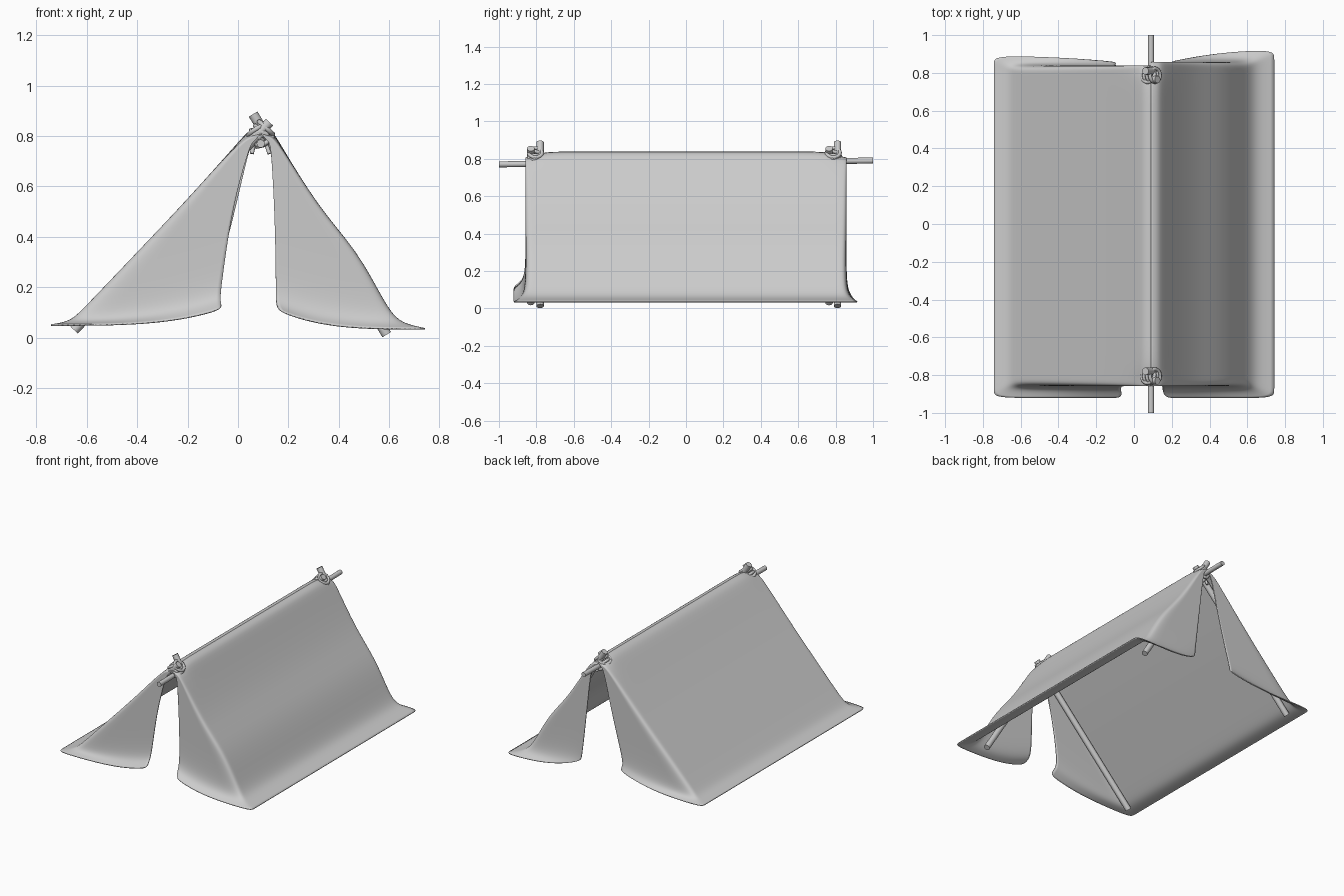
import bpy, math
from mathutils import Vector

if "Cube" in bpy.data.objects:
    bpy.data.objects.remove(bpy.data.objects["Cube"])


def lerp(a, b, t):
    return a + (b - a) * t


def finish(obj, angle=50):
    bpy.ops.object.select_all(action='DESELECT')
    obj.select_set(True)
    bpy.context.view_layer.objects.active = obj
    bpy.ops.object.shade_smooth_by_angle(angle=math.radians(angle))


def pole(name, a, b, r):
    a, b = Vector(a), Vector(b)
    d = b - a
    bpy.ops.mesh.primitive_cylinder_add(vertices=16, radius=r, depth=d.length,
                                        location=(a + b) / 2,
                                        rotation=d.to_track_quat('Z', 'Y').to_euler())
    bpy.context.object.name = name
    finish(bpy.context.object)


def ring(name, loc, axis, major=0.026, minor=0.009):
    bpy.ops.mesh.primitive_torus_add(location=loc, major_radius=major, minor_radius=minor,
                                     major_segments=24, minor_segments=8,
                                     rotation=Vector(axis).to_track_quat('Z', 'Y').to_euler())
    bpy.context.object.name = name
    finish(bpy.context.object, 180)


def cloth(name, profile, front, back, front_hem, back_hem):
    """One tent half: door flap, round corner, roof slope, round corner, door flap.
    Hems are (edge y, outer flare y, inner flare y)."""
    flare = [0, 0, 0, 0, 0, 0, 0.12, 0.45, 1]
    n = len(profile)
    verts = []
    for i, (px, pz) in enumerate(profile):
        t = i / (n - 1)

        def end(inner, hem, sign):
            qx, qz = inner[i]
            pts = []
            for k in range(8):
                s = 1 - k / 8.3
                outer_y = lerp(hem[0], hem[1], flare[i])
                inner_y = lerp(hem[0], hem[2], flare[i])
                pts.append((lerp(px, qx, s), sign * lerp(outer_y, inner_y, s ** 2),
                            lerp(pz, qz, s ** (1 + 2.5 * t ** 4))))
            y = lerp(hem[0], hem[1], flare[i])
            pts.append((px, sign * (y - 0.006), pz))
            pts.append((px, sign * (y - 0.04), pz))
            return pts

        row = end(front, front_hem, -1)
        row += [(px, lerp(-0.75, 0.75, k / 10), pz) for k in range(11)]
        row += reversed(end(back, back_hem, 1))
        # ridge droops slightly at both ends
        for x, y, z in row:
            drop = 0.03 * max(0, min(1, (abs(y) - 0.76) / 0.08)) if i < 2 else 0
            verts.append((x, y, z - drop))
    m = len(verts) // n
    faces = [(i * m + j, i * m + j + 1, (i + 1) * m + j + 1, (i + 1) * m + j)
             for i in range(n - 1) for j in range(m - 1)]
    me = bpy.data.meshes.new(name)
    me.from_pydata(verts, [], faces)
    obj = bpy.data.objects.new(name, me)
    bpy.context.collection.objects.link(obj)
    finish(obj, 180)
    sub = obj.modifiers.new("smooth", 'SUBSURF')
    sub.levels = sub.render_levels = 2
    sol = obj.modifiers.new("thickness", 'SOLIDIFY')
    sol.thickness, sol.offset = 0.006, 0
    return obj


# cloth halves: slope profile, then inner edges of front and back flaps
cloth("left_cloth",
      [(.09, .835), (.05, .827), (0, .77), (-.2, .545), (-.4, .335), (-.6, .125),
       (-.65, .075), (-.69, .058), (-.742, .05)],
      [(.085, .833), (.065, .81), (.05, .77), (0, .6), (-.035, .43), (-.06, .25),
       (-.07, .17), (-.07, .14), (-.06, .115)],
      [(.085, .833), (.065, .81), (.05, .77), (.01, .6), (-.03, .43), (-.08, .25),
       (-.1, .17), (-.1, .14), (-.09, .115)],
      (.855, .92, .92), (.835, .888, .855))
cloth("right_cloth",
      [(.09, .835), (.13, .827), (.16, .775), (.32, .51), (.47, .345), (.57, .155),
       (.615, .085), (.66, .052), (.742, .035)],
      [(.095, .833), (.12, .81), (.13, .76), (.14, .6), (.147, .43), (.15, .25),
       (.15, .17), (.152, .13), (.165, .105)],
      [(.095, .833), (.12, .81), (.13, .76), (.15, .6), (.17, .43), (.19, .25),
       (.2, .17), (.205, .13), (.21, .105)],
      (.855, .92, .92), (.855, .918, .86))

# crossed poles at each end: (label, left pole y, right pole y)
for label, yl, yr in (("front", -.83, -.78), ("back", .765, .81)):
    pole(label + "_left_pole", (-.65, yl, .03), (.125, yl, .855), .02)
    pole(label + "_right_pole", (.59, yr, .012), (.06, yr, .887), .02)
    ym = (yl + yr) / 2
    # rope lashing round the crossing
    for k in (-1, 0, 1):
        ring(f"{label}_lashing_a{k + 1}", (.095 + k * .016, ym, .815 + k * .017), (.68, 0, .73), .036, .01)
        ring(f"{label}_lashing_b{k + 1}", (.09 - k * .014, ym, .80 + k * .02), (-.5, .25 * k, .85), .038, .01)
    ring(label + "_ridge_lashing", (.09, ym + math.copysign(.03, ym), .79), (0, 1, .2), .028, .01)
    # loose rope tails
    pole(label + "_rope_tail_left", (.07, ym, .8), (.055, ym * 1.02, .73), .008)
    pole(label + "_rope_tail_right", (.1, ym, .8), (.125, ym * 1.02, .73), .008)

# ridge pole
pole("ridge_pole", (.09, -1, .77), (.09, 1, .79), .016)
